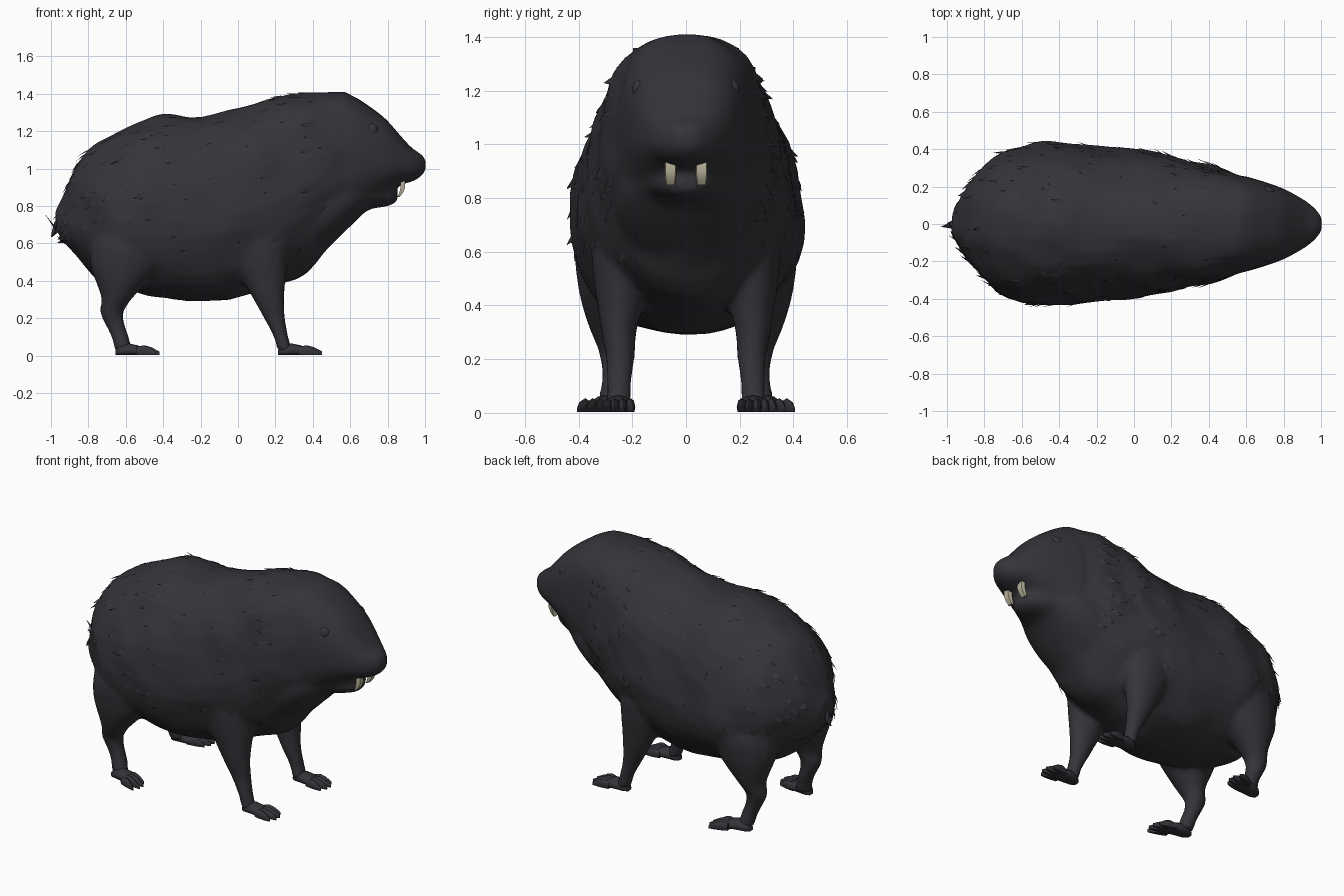
import bpy, bmesh, math, random
from mathutils import Vector, noise

if "Cube" in bpy.data.objects:
    bpy.data.objects.remove(bpy.data.objects["Cube"])

random.seed(4)


def material(name, rgb):
    m = bpy.data.materials.new(name)
    m.diffuse_color = (*rgb, 1)
    m.use_nodes = True
    m.node_tree.nodes["Principled BSDF"].inputs["Base Color"].default_value = m.diffuse_color
    return m


FUR = material("dark fur", (0.034, 0.034, 0.041))
IVORY = material("ivory", (0.50, 0.47, 0.34))


def finish(name, bm, mat=FUR, angle=50):
    bmesh.ops.recalc_face_normals(bm, faces=bm.faces)
    me = bpy.data.meshes.new(name)
    bm.to_mesh(me)
    bm.free()
    me.materials.append(mat)
    ob = bpy.data.objects.new(name, me)
    bpy.context.collection.objects.link(ob)
    if angle:
        bpy.ops.object.select_all(action='DESELECT')
        ob.select_set(True)
        bpy.context.view_layer.objects.active = ob
        bpy.ops.object.shade_smooth_by_angle(angle=math.radians(angle))
    return ob


def loft(rings, bm=None):
    """Skin a list of closed point rings and cap both ends."""
    bm = bm or bmesh.new()
    loops = [[bm.verts.new(p) for p in r] for r in rings]
    n = len(loops[0])
    for a, b in zip(loops, loops[1:]):
        for i in range(n):
            bm.faces.new((a[i], a[(i + 1) % n], b[(i + 1) % n], b[i]))
    bm.faces.new(loops[0])
    bm.faces.new(loops[-1])
    return bm


def spline(keys, steps):
    """Smooth interpolation through rows of numbers."""
    out = []
    for i in range(len(keys) - 1):
        p = [keys[max(0, min(len(keys) - 1, i + k))] for k in (-1, 0, 1, 2)]
        for s in range(steps):
            t = s / steps
            out.append([0.5 * (2 * b + (c - a) * t + (2 * a - 5 * b + 4 * c - d) * t * t
                               + (3 * b - a - 3 * c + d) * t ** 3) for a, b, c, d in zip(*p)])
    return out + [list(keys[-1])]


def body_ring(x, bottom, top, wide_z, half, n=36):
    """Rounded section, widest at wide_z; flatter crown towards the head."""
    pts = []
    crown = 2.05 + 0.6 * min(1, max(0, x / 0.4))
    for i in range(n):
        a = 2 * math.pi * i / n
        c, s = math.cos(a), math.sin(a)
        e = 2 / (crown if s > 0 else 2.1)
        y = half * math.copysign(abs(c) ** e, c)
        z = wide_z + (top - wide_z if s > 0 else wide_z - bottom) * math.copysign(abs(s) ** e, s)
        pts.append(Vector((x, y, z)))
    return pts


def leg_ring(x, y, z, rx, ry, n=16):
    return [Vector((x + rx * math.cos(2 * math.pi * i / n),
                    y + ry * math.sin(2 * math.pi * i / n), z)) for i in range(n)]


def foot_ring(x, y, half, height, n=12):
    return [Vector((x, y + half * math.cos(2 * math.pi * i / n),
                    max(0.003, height * (0.45 + 0.55 * math.sin(2 * math.pi * i / n))))) for i in range(n)]


# Body and head: x, bottom, top, widest height, half width
BODY = [(-0.965, 0.67, 0.78, 0.73, 0.05), (-0.92, 0.60, 0.89, 0.73, 0.14),
        (-0.87, 0.54, 1.00, 0.73, 0.22), (-0.79, 0.45, 1.105, 0.72, 0.31),
        (-0.69, 0.38, 1.17, 0.72, 0.385), (-0.54, 0.33, 1.24, 0.71, 0.43),
        (-0.39, 0.305, 1.29, 0.71, 0.435), (-0.20, 0.285, 1.28, 0.72, 0.42),
        (0.02, 0.315, 1.33, 0.76, 0.395), (0.20, 0.375, 1.38, 0.82, 0.36),
        (0.36, 0.445, 1.40, 0.92, 0.32), (0.50, 0.58, 1.405, 0.97, 0.285),
        (0.60, 0.69, 1.395, 1.01, 0.255), (0.70, 0.79, 1.335, 1.03, 0.225),
        (0.79, 0.86, 1.265, 1.03, 0.193), (0.865, 0.91, 1.18, 1.02, 0.155),
        (0.93, 0.93, 1.11, 1.01, 0.115), (0.975, 0.955, 1.08, 1.01, 0.075),
        (1.004, 0.99, 1.05, 1.015, 0.035)]
bm = loft([body_ring(*k) for k in spline(BODY, 3)])
bmesh.ops.recalc_face_normals(bm, faces=bm.faces)
for v in bm.verts:
    if v.co.x < 0.6:
        v.co += v.normal * 0.02 * noise.noise(v.co * 6)
bm.normal_update()
coat = [(f.calc_center_median(), f.normal.copy(), f.calc_area()) for f in bm.faces]

# Lower jaw and cheeks
JAW = [(0.40, 0.52, 1.0, 0.80, 0.27), (0.50, 0.60, 0.98, 0.82, 0.265),
       (0.60, 0.69, 0.97, 0.85, 0.235), (0.69, 0.775, 0.95, 0.87, 0.175),
       (0.78, 0.795, 0.915, 0.865, 0.115), (0.83, 0.81, 0.89, 0.855, 0.075),
       (0.855, 0.835, 0.87, 0.85, 0.035)]
loft([body_ring(*k) for k in spline(JAW, 3)], bm)

# Legs: x, y, z, radius along x, radius along y
FRONT = [(0.10, 0.19, 0.78, 0.12, 0.10), (0.10, 0.225, 0.64, 0.17, 0.125),
         (0.115, 0.24, 0.50, 0.15, 0.105), (0.14, 0.245, 0.40, 0.115, 0.085),
         (0.165, 0.25, 0.30, 0.083, 0.066), (0.195, 0.245, 0.20, 0.057, 0.054),
         (0.23, 0.25, 0.10, 0.04, 0.046), (0.252, 0.25, 0.02, 0.04, 0.046)]
HIND = [(-0.57, 0.20, 0.78, 0.18, 0.13), (-0.58, 0.245, 0.62, 0.21, 0.165),
        (-0.60, 0.262, 0.48, 0.19, 0.142), (-0.625, 0.27, 0.38, 0.13, 0.112),
        (-0.65, 0.275, 0.30, 0.08, 0.08), (-0.675, 0.268, 0.23, 0.063, 0.058),
        (-0.655, 0.265, 0.16, 0.051, 0.049), (-0.63, 0.27, 0.10, 0.047, 0.047),
        (-0.61, 0.285, 0.02, 0.047, 0.047)]
for side in (1, -1):
    for keys in (FRONT, HIND):
        loft([leg_ring(x, y * side, z, rx, ry) for x, y, z, rx, ry in spline(keys, 3)], bm)

# Blend trunk, jaw and legs into one smooth skin
body = finish("body", bm)
mod = body.modifiers.new("blend", 'REMESH')
mod.mode = 'VOXEL'
mod.voxel_size = 0.016
mod.use_smooth_shade = True
mod = body.modifiers.new("soften", 'SMOOTH')
mod.factor = 0.5
mod.iterations = 5


# Fur tufts: slim flattened spikes lying back along the coat
def tuft(bm, c, n, flow, length, width, lift):
    flow = (flow - n * flow.dot(n)).normalized()
    side = n.cross(flow)
    c = c - n * 0.008
    base = [c + side * width, c - side * width, c + n * 0.012 + flow * length * 0.4]
    a, b, d = [bm.verts.new(p) for p in base]
    tip = bm.verts.new(c + flow * length + n * lift)
    for f in ((a, b, d), (a, d, tip), (d, b, tip), (b, a, tip)):
        bm.faces.new(f)


bm = bmesh.new()
furry = [k for k in coat if k[0].x < 0.4 and k[0].z > 0.55]
for c, n, _ in random.choices(furry, weights=[k[2] for k in furry], k=230):
    jitter = Vector((random.uniform(-.02, .02), 0, random.uniform(-.02, .02)))
    jitter -= n * jitter.dot(n)
    tuft(bm, c + jitter, n, Vector((-1, 0, -0.45)),
         random.uniform(0.06, 0.11), random.uniform(0.015, 0.028), random.uniform(0.006, 0.022))
finish("fur_tufts", bm, angle=80)

# Ruff of longer tufts behind the cheeks
bm = bmesh.new()
for c, n, _ in coat:
    if 0.42 < c.x < 0.52 and 0.75 < c.z < 1.3 and random.random() < 0.6:
        tuft(bm, c, n, Vector((-1, 0, -0.3)), random.uniform(0.08, 0.12), 0.03, 0.016)
finish("neck_ruff", bm, angle=80)


def ellipsoid(name, loc, radii, mat=FUR):
    bm = bmesh.new()
    bmesh.ops.create_uvsphere(bm, u_segments=20, v_segments=12, radius=1)
    for v in bm.verts:
        v.co = Vector(loc) + Vector([p * r for p, r in zip(v.co, radii)])
    return finish(name, bm, mat)


for side, label in ((1, "left"), (-1, "right")):
    for kind, heel, fy, splay in (("front", 0.215, 0.25, 0.0), ("hind", -0.655, 0.295, 0.028)):
        # Foot pad
        pad = [(0, 0.02, 0.03), (0.02, 0.04, 0.05), (0.07, 0.048, 0.065),
               (0.12, 0.05, 0.055), (0.15, 0.04, 0.035)]
        finish(f"{kind}_foot_{label}",
               loft([foot_ring(heel + d, (fy + splay * d * 5) * side, w, h) for d, w, h in pad]))
        # Toes ending in pointed claws
        for t in range(4):
            off = t - 1.5
            reach = 0.135 - 0.02 * abs(off)
            rings = []
            for u, w, h in ((0, 0.016, 0.045), (0.35, 0.018, 0.055), (0.65, 0.014, 0.045), (1, 0.003, 0.022)):
                y = fy + splay + off * (0.025 + 0.01 * u) + splay * u
                rings.append(foot_ring(heel + 0.11 + reach * u, y * side, w, h, 8))
            finish(f"{kind}_toe_{label}_{t + 1}", loft(rings))

    # Eye and nostril
    ellipsoid(f"eye_{label}", (0.71, 0.168 * side, 1.205), (0.04, 0.034, 0.038))
    ellipsoid(f"nostril_{label}", (0.962, 0.05 * side, 1.04), (0.018, 0.016, 0.014))

    # Small ear tucked against the head
    bm = bmesh.new()
    for k in range(3):
        tuft(bm, Vector((0.46, (0.245 - 0.03 * k) * side, 1.27 + 0.035 * k)),
             Vector((0, 0.8 * side, 0.6)), Vector((-1, 0, 0.1)), 0.09, 0.03, 0.03)
    finish(f"ear_{label}", bm, angle=80)

    # Incisor: tapered curved blade
    rings = []
    for x, z, w, d in ((0.880, 0.935, 0.022, 0.012), (0.882, 0.90, 0.023, 0.012),
                       (0.872, 0.87, 0.021, 0.010), (0.858, 0.848, 0.018, 0.006)):
        rings.append([Vector((x + a * d, 0.058 * side + b * w, z))
                      for a, b in ((-1, -1), (1, -0.8), (1, 0.8), (-1, 1))])
    finish(f"incisor_{label}", loft(rings), IVORY, 30)

# Stub tail
TAIL = [(-0.92, 0.77, 0.03), (-0.953, 0.71, 0.03), (-0.975, 0.665, 0.02), (-0.996, 0.635, 0.004)]
finish("tail", loft([leg_ring(x, 0, z, r, r * 0.8, 10) for x, z, r in TAIL]))
